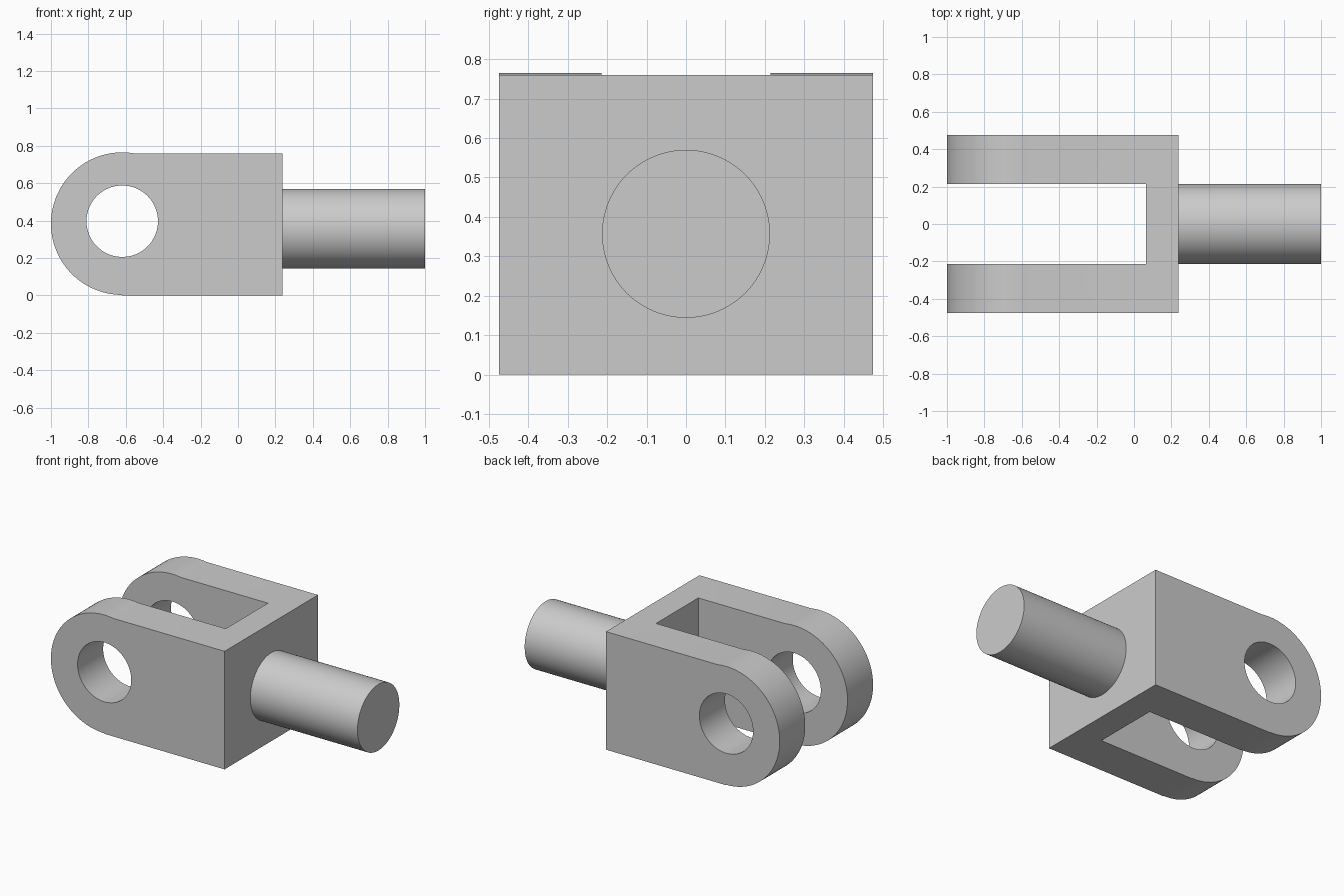
import bpy, bmesh, math
from mathutils import Vector

cube = bpy.data.objects.get("Cube")
if cube:
    bpy.data.objects.remove(cube, do_unlink=True)

metal = bpy.data.materials.new("light_grey_metal")
metal.use_nodes = True
GREY = (0.6, 0.6, 0.6, 1)
metal.diffuse_color = GREY
metal.node_tree.nodes["Principled BSDF"].inputs["Base Color"].default_value = GREY


def prism(name, outline, start, depth):
    """Extrude a closed outline of 3D points along the depth vector."""
    bm = bmesh.new()
    face = bm.faces.new([bm.verts.new(Vector(p) + Vector(start)) for p in outline])
    extruded = bmesh.ops.extrude_face_region(bm, geom=[face])["geom"]
    bmesh.ops.translate(bm, vec=depth,
                        verts=[v for v in extruded if isinstance(v, bmesh.types.BMVert)])
    bmesh.ops.recalc_face_normals(bm, faces=bm.faces)
    mesh = bpy.data.meshes.new(name)
    bm.to_mesh(mesh)
    bm.free()
    mesh.materials.append(metal)
    obj = bpy.data.objects.new(name, mesh)
    bpy.context.collection.objects.link(obj)
    return obj


def arc(radius, first, last, steps):
    """Points (cos, sin) on an arc, angles in radians."""
    return [(radius * math.cos(first + (last - first) * i / steps),
             radius * math.sin(first + (last - first) * i / steps))
            for i in range(steps + 1)]


def circle(radius, sides=96):
    return arc(radius, 0, math.tau, sides)[:-1]


def select_only(obj):
    bpy.ops.object.select_all(action='DESELECT')
    obj.select_set(True)
    bpy.context.view_layer.objects.active = obj


def cut(target, cutter):
    mod = target.modifiers.new("cut", 'BOOLEAN')
    mod.operation = 'DIFFERENCE'
    mod.solver = 'EXACT'
    mod.object = cutter
    select_only(target)
    bpy.ops.object.modifier_apply(modifier=mod.name)
    bpy.data.objects.remove(cutter, do_unlink=True)


HALF_W, SLOT_W = 0.475, 0.215
BACK, TOP = 0.237, 0.76
EYE_X, EYE_Z, EYE_R = -0.619, 0.384, 0.381

# Fork body: a block whose rounded end sits slightly proud of the top
top_angle = math.asin((TOP - EYE_Z) / EYE_R)
nose = [(EYE_X + x, 0, EYE_Z + z)
        for x, z in arc(EYE_R, top_angle, 1.5 * math.pi, 64)]
outline = [(BACK, 0, 0), (BACK, 0, TOP)] + nose + [(EYE_X, 0, 0)]
fork = prism("fork_body", outline, (0, -HALF_W, 0), (0, 2 * HALF_W, 0))

# Slot between the two arms
slot = [(-1.2, -SLOT_W, 0), (0.063, -SLOT_W, 0), (0.063, SLOT_W, 0), (-1.2, SLOT_W, 0)]
cut(fork, prism("slot_cutter", slot, (0, 0, -0.2), (0, 0, 1.2)))

# Pin hole through both arms
hole = [(x, 0, z) for x, z in circle(0.191)]
cut(fork, prism("hole_cutter", hole, (EYE_X, -0.6, 0.397), (0, 1.2, 0)))

# Round shank behind the fork
shank = prism("shank", [(0, y, z) for y, z in circle(0.213)],
              (BACK - 0.01, 0, 0.357), (1.01 - BACK, 0, 0))

for part in (fork, shank):
    select_only(part)
    bpy.ops.object.shade_smooth_by_angle(angle=math.radians(25))
